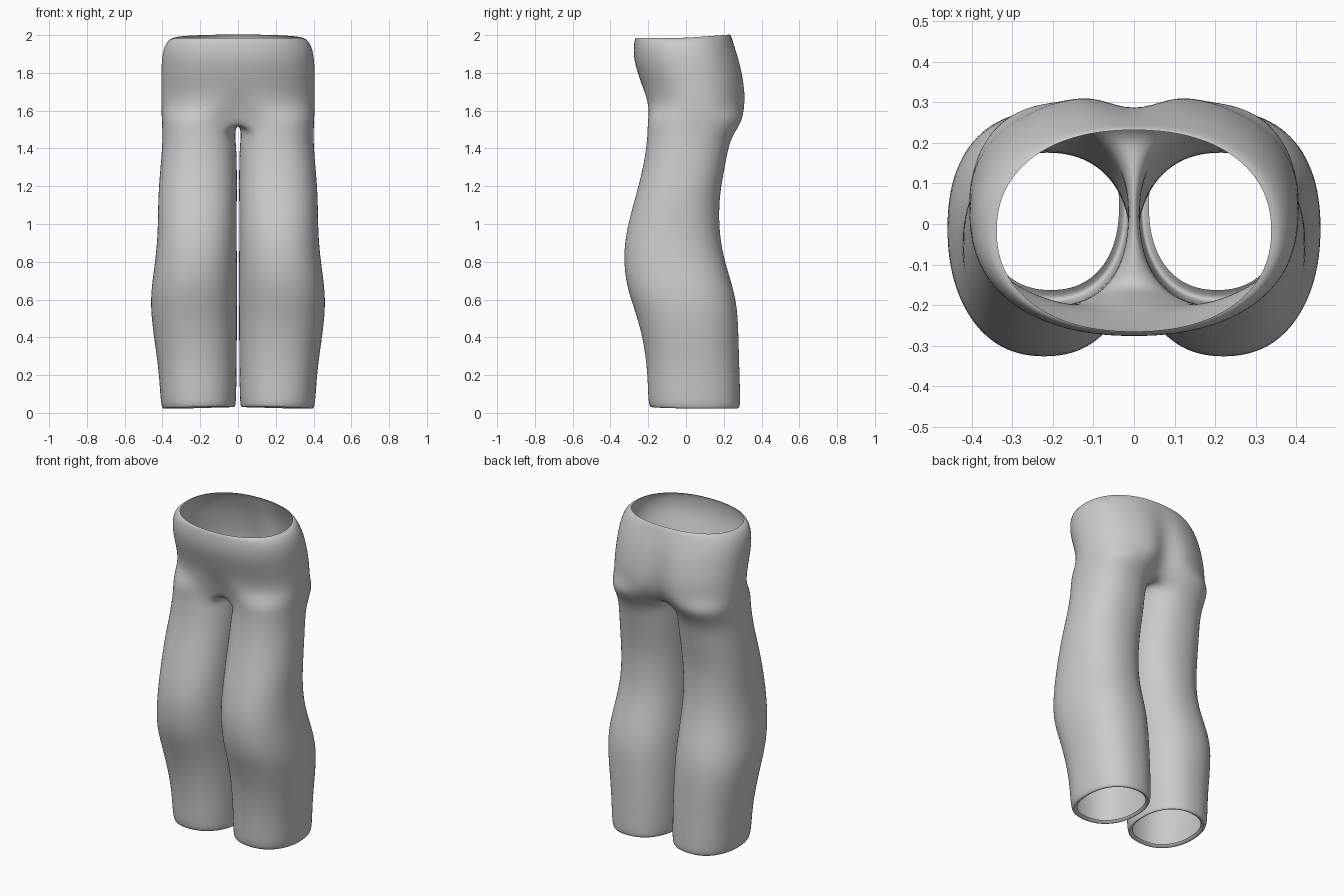
import bpy, bmesh, math

if "Cube" in bpy.data.objects:
    bpy.data.objects.remove(bpy.data.objects["Cube"], do_unlink=True)

RING = 24          # points round one leg
ARC = 17           # steps of the ring that continue up the hip
START = -math.pi * ARC / RING


def power(v, p):
    return math.copysign(abs(v) ** p, v)


def oval(angle, x_in, x_out, y_front, y_back, p=0.88):
    """Point on a rounded oval; angle 0 faces the outer side."""
    cx, cy = (x_in + x_out) / 2, (y_front + y_back) / 2
    return (cx + (x_out - x_in) / 2 * power(math.cos(angle), p),
            cy + (y_back - y_front) / 2 * power(math.sin(angle), p))


# Leg sections: height, inner x, outer x, front y, back y
LEG = [
    (0.035, 0.035, 0.375, -0.165, 0.255),
    (0.012, 0.015, 0.40, -0.19, 0.285),
    (0.06, 0.008, 0.412, -0.203, 0.29),
    (0.22, 0.006, 0.42, -0.205, 0.285),
    (0.40, 0.004, 0.447, -0.23, 0.28),
    (0.55, 0.004, 0.465, -0.275, 0.275),
    (0.67, 0.003, 0.46, -0.318, 0.25),
    (0.83, 0.004, 0.436, -0.335, 0.198),
    (0.98, 0.006, 0.425, -0.315, 0.176),
    (1.15, 0.004, 0.425, -0.267, 0.178),
    (1.30, 0.004, 0.412, -0.228, 0.207),
    (1.42, 0.008, 0.402, -0.21, 0.228),
    (1.49, 0.016, 0.402, -0.205, 0.262),
]
# Hip sections: height, outer x, front y, back y, groin dip, seat cleft
HIP = [
    (1.62, 0.408, -0.212, 0.325, 0.035, 0.065),
    (1.70, 0.408, -0.222, 0.325, 0.0, 0.05),
    (1.78, 0.408, -0.25, 0.312, 0.0, 0.035),
    (1.87, 0.406, -0.278, 0.29, 0.0, 0.02),
    (1.94, 0.393, -0.278, 0.263, 0.0, 0.008),
    (1.98, 0.365, -0.272, 0.24, 0.0, 0.0),
    (1.985, 0.34, -0.266, 0.233, 0.0, 0.0),
]

bm = bmesh.new()
rows = []

# Leg tube
for i, (z, *box) in enumerate(LEG):
    row = []
    for k in range(RING):
        x, y = oval(START + k * math.tau / RING, *box)
        tilt = 0.035 * max(0, -y) + 0.03 * max(0, 0.3 - x) if i < 2 else 0
        row.append(bm.verts.new((x, y, z + tilt)))
    rows.append(row)

# Crotch ring: inner points lie on the centre line
row = []
for k in range(RING):
    x, y = oval(START + k * math.tau / RING, 0.0, 0.405, -0.205, 0.305)
    if k == 0 or k >= ARC:
        t = (k - ARC) / (RING - ARC) if k else 1
        x, y, z = 0, 0.215 - 0.365 * t, 1.53
    else:
        z = 1.555
    row.append(bm.verts.new((x, y, z)))
rows.append(row)

for low, high in zip(rows, rows[1:]):
    for k in range(RING):
        j = (k + 1) % RING
        bm.faces.new((low[k], low[j], high[j], high[k]))

# Hip half-shell
low = rows[-1][:ARC + 1]
for z, xo, yf, yb, dip, cleft in HIP:
    high = []
    for k in range(ARC + 1):
        a = math.pi * (k / ARC - 0.5)
        x, y = oval(a, -xo, xo, yf, yb, 0.9)
        fall = math.exp(-(x / 0.06) ** 2)
        y += dip * fall if y < 0 else -cleft * fall
        if k in (0, ARC):
            x = 0
        lift = 0.018 * max(0, math.sin(a)) if z > 1.95 else 0
        high.append(bm.verts.new((x, y, z + lift)))
    for k in range(ARC):
        bm.faces.new((low[k], low[k + 1], high[k + 1], high[k]))
    low = high

bm.normal_update()
mesh = bpy.data.meshes.new("trousers")
bm.to_mesh(mesh)
bm.free()
trousers = bpy.data.objects.new("trousers", mesh)
bpy.context.collection.objects.link(trousers)

# Cloth colour
cloth = bpy.data.materials.new("light grey cloth")
cloth.use_nodes = True
grey = (0.6, 0.6, 0.6, 1)
cloth.diffuse_color = grey
cloth.node_tree.nodes["Principled BSDF"].inputs["Base Color"].default_value = grey
mesh.materials.append(cloth)

# Second half and smoothing
mirror = trousers.modifiers.new("other_half", "MIRROR")
mirror.use_clip = True
mirror.merge_threshold = 0.0005
smooth = trousers.modifiers.new("smooth_cloth", "SUBSURF")
smooth.levels = smooth.render_levels = 2
for face in mesh.polygons:
    face.use_smooth = True
